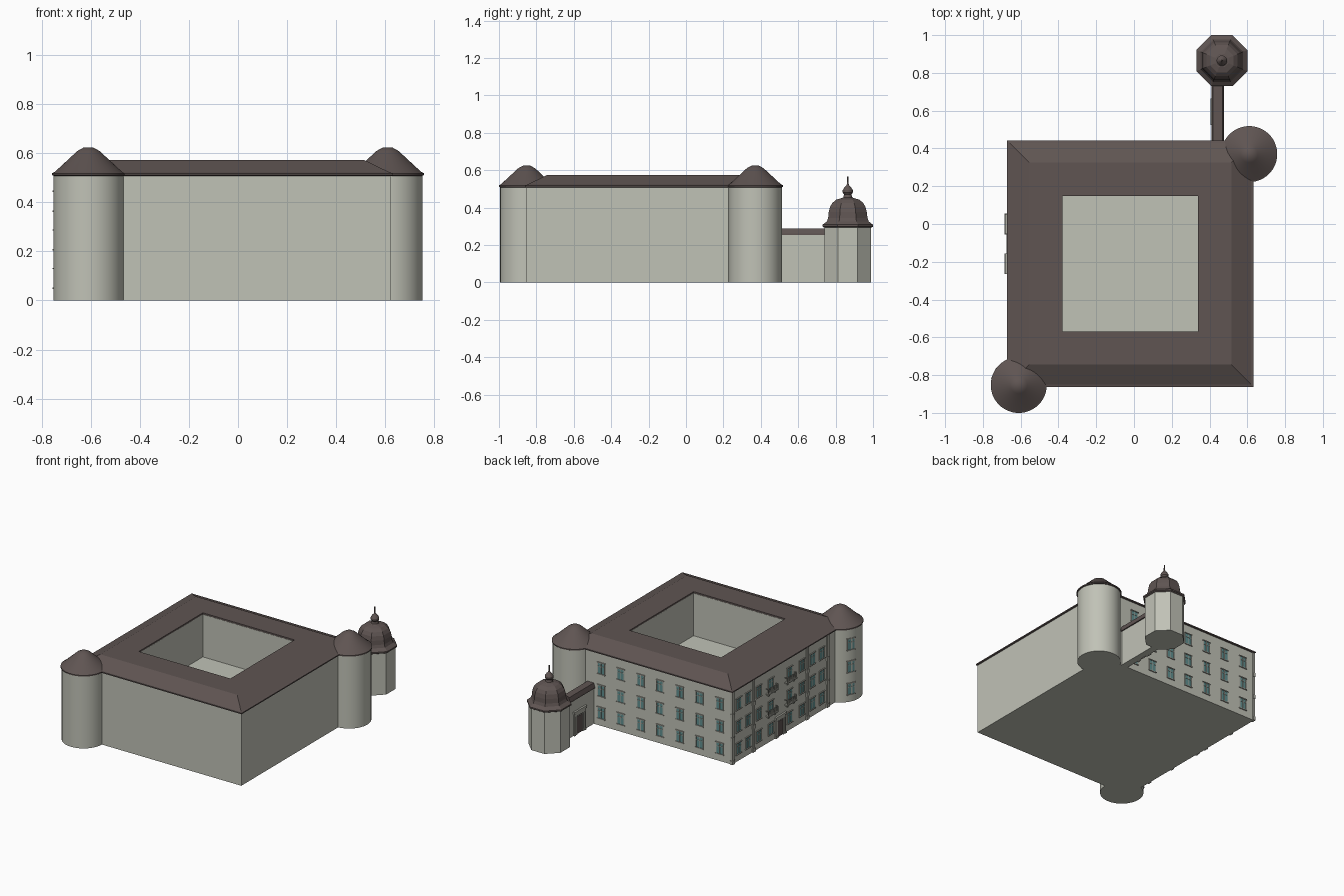
import bpy, bmesh, math
from mathutils import Matrix, Vector

if "Cube" in bpy.data.objects:
    bpy.data.objects.remove(bpy.data.objects["Cube"])


def material(name, rgb):
    m = bpy.data.materials.new(name)
    m.diffuse_color = (*rgb, 1)
    m.use_nodes = True
    m.node_tree.nodes["Principled BSDF"].inputs["Base Color"].default_value = m.diffuse_color
    return m


STONE = material("stone", (0.53, 0.54, 0.47))
ROOF = material("roof_slate", (0.115, 0.09, 0.085))
GLASS = material("glass", (0.12, 0.28, 0.28))
TRIM = material("trim", (0.42, 0.42, 0.37))


def finish(name, bm, mat, smooth=False):
    bmesh.ops.recalc_face_normals(bm, faces=bm.faces[:])
    me = bpy.data.meshes.new(name)
    bm.to_mesh(me)
    bm.free()
    me.materials.append(mat)
    ob = bpy.data.objects.new(name, me)
    bpy.context.collection.objects.link(ob)
    if smooth:
        bpy.ops.object.select_all(action='DESELECT')
        ob.select_set(True)
        bpy.context.view_layer.objects.active = ob
        bpy.ops.object.shade_smooth_by_angle(angle=math.radians(30))
    return ob


def loft(name, mat, centre, n, profile, closed=False, smooth=False):
    """Stack n-sided rings; profile = (distance to flat side, z)."""
    bm = bmesh.new()
    k = 1 / math.cos(math.pi / n)
    rings = []
    for r, z in profile:
        rings.append([bm.verts.new((centre[0] + r * k * math.cos((i + .5) * math.tau / n),
                                    centre[1] + r * k * math.sin((i + .5) * math.tau / n), z))
                      for i in range(n)])
    pairs = list(zip(rings, rings[1:]))
    if closed:
        pairs.append((rings[-1], rings[0]))
    else:
        bm.faces.new(rings[0])
        bm.faces.new(rings[-1])
    for a, b in pairs:
        for i in range(n):
            j = (i + 1) % n
            bm.faces.new((a[i], a[j], b[j], b[i]))
    return finish(name, bm, mat, smooth)


def boxes(name, mat, items, frame=Matrix()):
    """items = (x0, x1, y0, y1, z0, z1) in the frame's axes."""
    bm = bmesh.new()
    for x0, x1, y0, y1, z0, z1 in items:
        m = frame @ Matrix.Translation(((x0 + x1) / 2, (y0 + y1) / 2, (z0 + z1) / 2))
        bmesh.ops.create_cube(bm, size=1, matrix=m @ Matrix.Diagonal((x1 - x0, y1 - y0, z1 - z0, 1)))
    return finish(name, bm, mat)


def facade(x, y, deg):
    """Local x runs along the wall, local y points outward."""
    return Matrix.Translation((x, y, 0)) @ Matrix.Rotation(math.radians(deg), 4, 'Z')


def windows(name, frame, spots, w=.048, h=.075):
    glass, trim = [], []
    for u, z in spots:
        a, b, lo, hi = u - w / 2, u + w / 2, z - h / 2, z + h / 2
        glass.append((a, b, -.01, .002, lo, hi))
        trim += [(a - .005, a, -.01, .004, lo, hi), (b, b + .005, -.01, .004, lo, hi),
                 (a - .008, b + .008, -.01, .007, lo - .006, lo),
                 (a - .008, b + .008, -.01, .007, hi, hi + .006),
                 (u - .002, u + .002, -.01, .004, lo, hi),
                 (a, b, -.01, .004, z + .012, z + .016)]
    boxes(name + "_glass", GLASS, glass, frame)
    boxes(name + "_frames", TRIM, trim, frame)


def portal(name, frame, u, w, h):
    """Doorway with side columns, lintel and a dark leaf."""
    boxes(name + "_leaf", ROOF, [(u - w / 4, u + w / 4, -.01, .002, 0, h * .72)], frame)
    t = [(u - w * .4, u + w * .4, -.01, .009, h * .78, h * .9),
         (u - w / 2, u + w / 2, -.01, .013, h * .9, h)]
    for s in (-1, 1):
        for d, q in ((.42, .008), (.29, .005)):
            c = u + s * w * d
            t.append((c - .006, c + .006, -.01, q, 0, h * .9))
            t.append((c - .008, c + .008, -.01, q + .003, 0, .012))
    boxes(name + "_surround", TRIM, t, frame)


# Main block around the courtyard, with its flat-topped hipped roof
C = (-.02, -.21)
loft("main_walls", STONE, C, 4, [(.643, 0), (.643, .512), (.36, .56), (.36, .26)])
loft("main_roof", ROOF, C, 4,
     [(.643, .508), (.652, .511), (.652, .519), (.64, .522), (.535, .573), (.358, .573), (.358, .562)],
     closed=True)

# Round corner towers with blunt conical roofs
for name, c in (("front_tower", (-.61, -.852)), ("back_tower", (.61, .37))):
    loft(name + "_wall", STONE, c, 40, [(.142, 0), (.142, .515)], smooth=True)
    loft(name + "_roof", ROOF, c, 40,
         [(.142, .508), (.148, .511), (.148, .519), (.138, .524), (.045, .61), (.018, .625)], smooth=True)

# Octagonal tower with bell-shaped dome, lantern and spike
O = (.465, .865)
loft("octagon_tower_wall", STONE, O, 8, [(.125, 0), (.125, .298)])
loft("octagon_tower_dome", ROOF, O, 8,
     [(.125, .292), (.135, .298), (.135, .308), (.122, .318), (.112, .326), (.105, .345), (.102, .375),
      (.095, .403), (.082, .425), (.062, .442), (.035, .45)])
loft("dome_lantern", ROOF, O, 16,
     [(.034, .448), (.024, .455), (.02, .47), (.027, .48), (.027, .493), (.018, .508), (.007, .52),
      (.005, .525), (.004, .567)], smooth=True)

# Linking wall with its small roof
boxes("link_wall", STONE, [(.418, .468, .42, .76, 0, .257)])
bm = bmesh.new()
ends = [[bm.verts.new((x, y, z)) for x, z in
         ((.41, .253), (.476, .253), (.476, .262), (.468, .289), (.418, .289), (.41, .262))]
        for y in (.42, .755)]
bm.faces.new(ends[0])
bm.faces.new(ends[1])
for i in range(6):
    j = (i + 1) % 6
    bm.faces.new((ends[0][i], ends[0][j], ends[1][j], ends[1][i]))
finish("link_roof", bm, ROOF)
portal("link_door", facade(.418, .595, 90), 0, .14, .17)

# Windows on the back, left side and front tower
ROWS = (.09, .247, .405)
back = facade(0, .433, 0)
left = facade(-.663, -.105, 90)
windows("back_windows", back,
        [(x, z) for x in (-.568, -.41, -.255, -.1, .05, .206, .36) for z in ROWS])
windows("left_windows", left,
        [(s * u, z) for u in (.105, .24, .36, .465) for s in (-1, 1) for z in ROWS])
a = math.radians(155)
tower = facade(-.61 + .14 * math.cos(a), -.852 + .14 * math.sin(a), 65)
windows("tower_windows", tower, [(0, z) for z in ROWS])

# Left side: pilasters, main door and balconies
pil = []
for s in (-1, 1):
    for u in (.3, .53):
        pil.append((s * u - .011, s * u + .011, -.01, .006, 0, .51))
        for k in range(3):
            z = .015 + k * .165
            pil.append((s * u - .015, s * u + .015, -.01, .009, z - .015, z + .012))
boxes("left_pilasters", TRIM, pil, left)
portal("main_door", left, 0, .12, .15)
slabs, rails = [], []
for u in (-.105, .105):
    for z in (.2, .357):
        slabs.append((u - .055, u + .055, -.01, .022, z - .008, z))
        slabs += [(u + s * .035 - .005, u + s * .035 + .005, -.01, .014, z - .022, z - .008) for s in (-1, 1)]
        rails.append((u - .055, u + .055, .017, .021, z + .03, z + .035))
        for s in (-1, 1):
            rails.append((u + s * .053 - .002, u + s * .053 + .002, -.005, .021, z + .03, z + .035))
        for k in range(9):
            x = u - .052 + k * .013
            rails.append((x - .002, x + .002, .017, .021, z, z + .03))
boxes("balcony_slabs", TRIM, slabs, left)
boxes("balcony_rails", TRIM, rails, left)
